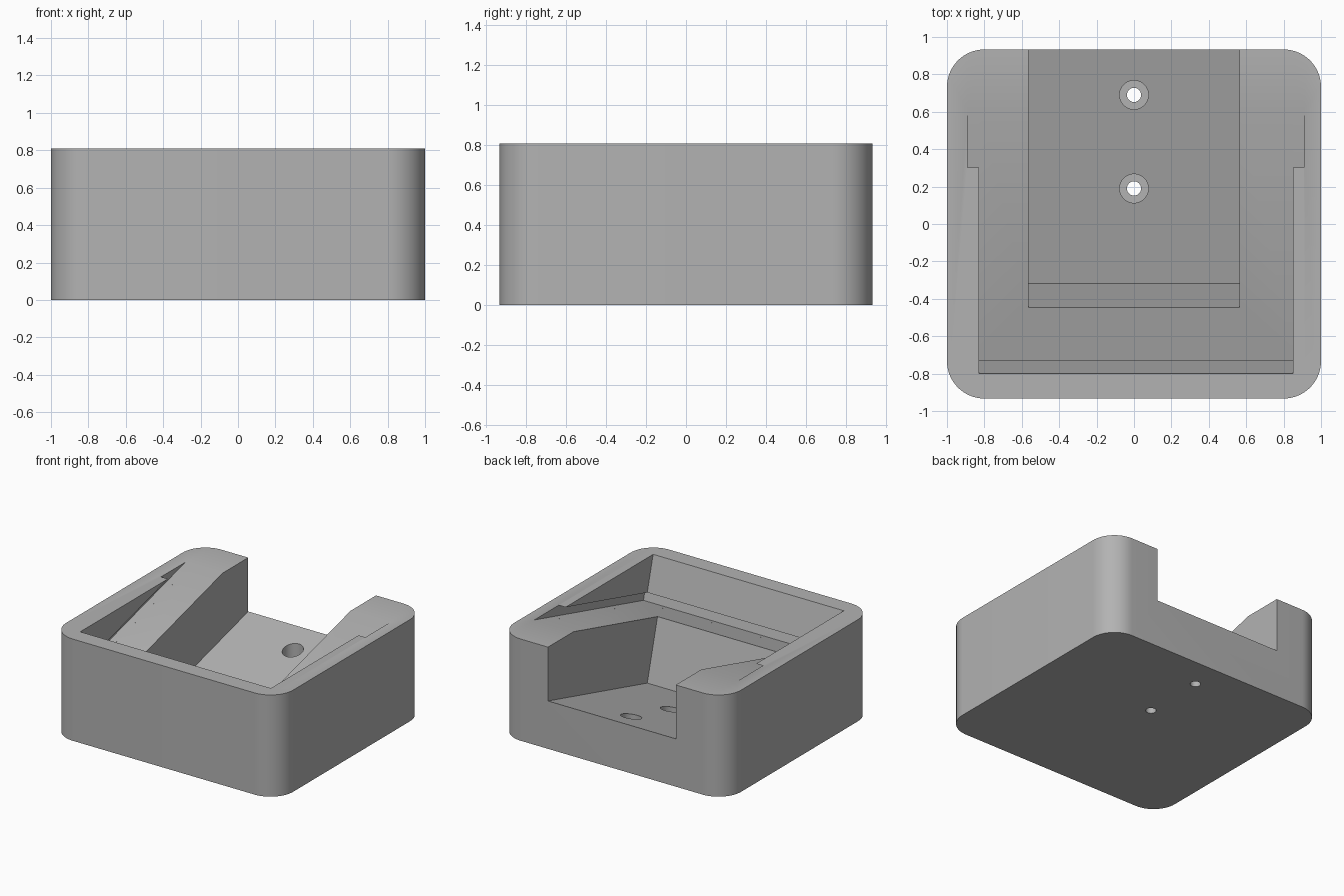
import bpy
import bmesh
from math import sin, cos, radians

if "Cube" in bpy.data.objects:
    bpy.data.objects.remove(bpy.data.objects["Cube"], do_unlink=True)

TILT = radians(15)
HEIGHT = 0.81

grey = bpy.data.materials.new("plain grey")
grey.use_nodes = True
GREY = (0.45, 0.45, 0.45, 1)
grey.diffuse_color = GREY
grey.node_tree.nodes["Principled BSDF"].inputs["Base Color"].default_value = GREY


def prism(name, points, direction):
    """Extrude a closed polygon along a direction."""
    bm = bmesh.new()
    face = bm.faces.new([bm.verts.new(p) for p in points])
    new = bmesh.ops.extrude_face_region(bm, geom=[face])["geom"]
    bmesh.ops.translate(bm, vec=direction,
                        verts=[v for v in new if isinstance(v, bmesh.types.BMVert)])
    bmesh.ops.recalc_face_normals(bm, faces=bm.faces)
    mesh = bpy.data.meshes.new(name)
    bm.to_mesh(mesh)
    bm.free()
    mesh.materials.append(grey)
    obj = bpy.data.objects.new(name, mesh)
    bpy.context.collection.objects.link(obj)
    return obj


def tilted_slot(name, x0, x1, y, z, thickness):
    """Box leaning back, with its lower front edge at y, z."""
    corners = [(0, 0), (2.2, 0), (2.2, thickness), (0, thickness)]
    points = [(x0, y + a * cos(TILT) - b * sin(TILT),
               z + a * sin(TILT) + b * cos(TILT)) for a, b in corners]
    return prism(name, points, (x1 - x0, 0, 0))


def drill(name, y, radius, z):
    """Upright cylinder starting at height z."""
    bpy.ops.mesh.primitive_cylinder_add(vertices=48, radius=radius, depth=1,
                                        location=(0, y, z + 0.5))
    obj = bpy.context.object
    obj.name = name
    obj.data.materials.append(grey)
    return obj


# Block with rounded upright corners
R, STEPS = 0.2, 16
outline = []
for i, (sx, sy) in enumerate([(1, 1), (-1, 1), (-1, -1), (1, -1)]):
    for k in range(STEPS + 1):
        a = radians(90 * (i + k / STEPS))
        outline.append((sx * (1 - R) + R * cos(a), sy * (0.933 - R) + R * sin(a), 0))
body = prism("cradle_body", outline, (0, 0, HEIGHT))

# Main pocket, undercut slot along its floor, rear channel
cutters = [
    tilted_slot("pocket_cutter", -0.83, 0.85, -0.706, 0.457, 1),
    tilted_slot("undercut_cutter", -0.89, 0.91, -0.764, 0.4415, 0.08),
    tilted_slot("channel_cutter", -0.563, 0.563, -0.317, 0.046, 1),
]

# Screw holes with wider recesses
for y in (0.69, 0.19):
    cutters.append(drill("recess_cutter", y, 0.077, 0.1))
    cutters.append(drill("hole_cutter", y, 0.038, -0.1))

bpy.context.view_layer.objects.active = body
for cutter in cutters:
    cutter.hide_render = True
    mod = body.modifiers.new("cut", "BOOLEAN")
    mod.operation = "DIFFERENCE"
    mod.solver = "EXACT"
    mod.object = cutter
    bpy.ops.object.modifier_apply(modifier=mod.name)
    bpy.data.objects.remove(cutter, do_unlink=True)

# Smooth corners, crisp edges
bpy.ops.object.select_all(action="DESELECT")
body.select_set(True)
bpy.ops.object.shade_smooth_by_angle(angle=radians(30))
